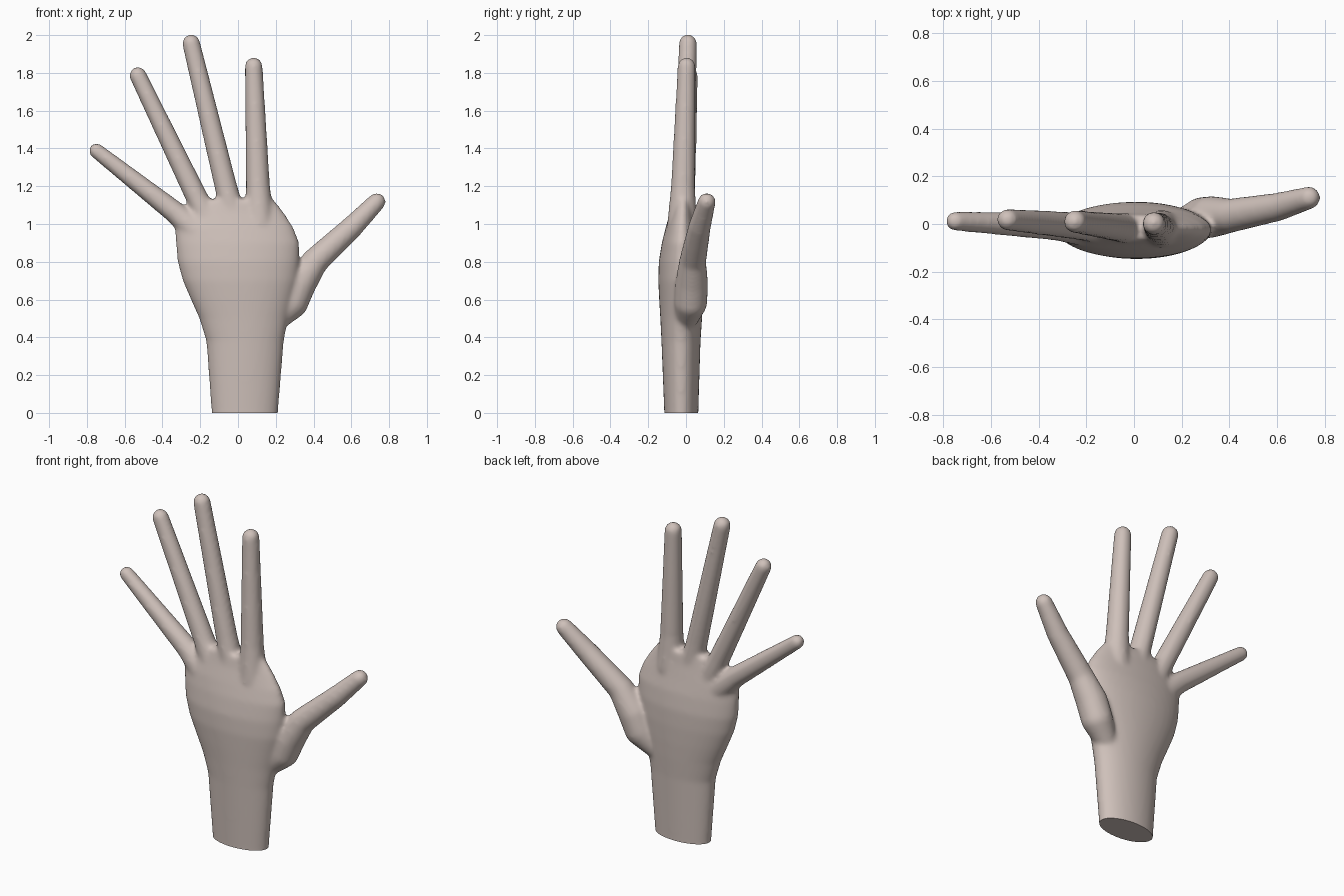
import bpy
import bmesh
from math import cos, sin, tau
from mathutils import Matrix, Vector

cube = bpy.data.objects.get("Cube")
if cube:
    bpy.data.objects.remove(cube, do_unlink=True)

skin = bpy.data.materials.new("skin")
skin.use_nodes = True
skin.diffuse_color = (0.62, 0.53, 0.49, 1)
skin.node_tree.nodes["Principled BSDF"].inputs["Base Color"].default_value = skin.diffuse_color

body = bmesh.new()


def loft(rings, sides=48):
    """Closed loft of ellipses given as (z, x_min, x_max, y_min, y_max)."""
    loops = []
    for z, x0, x1, y0, y1 in rings:
        loops.append([body.verts.new(((x0 + x1) / 2 + (x1 - x0) / 2 * cos(tau * i / sides),
                                      (y0 + y1) / 2 + (y1 - y0) / 2 * sin(tau * i / sides), z))
                      for i in range(sides)])
    for a, b in zip(loops, loops[1:]):
        for i in range(sides):
            j = (i + 1) % sides
            body.faces.new((a[i], a[j], b[j], b[i]))
    body.faces.new(loops[0][::-1])
    body.faces.new(loops[-1])


def limb(*stations):
    """Rounded, tapering limb through (x, y, z, radius) stations."""
    for pair in zip(stations, stations[1:]):
        part = bmesh.new()
        for x, y, z, r in pair:
            bmesh.ops.create_icosphere(part, subdivisions=3, radius=r,
                                       matrix=Matrix.Translation((x, y, z)))
        bmesh.ops.delete(part, geom=part.edges[:], context='EDGES_FACES')
        hull = bmesh.ops.convex_hull(part, input=part.verts[:])
        inner = [v for v in hull["geom_interior"] if isinstance(v, bmesh.types.BMVert)]
        bmesh.ops.delete(part, geom=inner, context='VERTS')
        mesh = bpy.data.meshes.new("limb_part")
        part.to_mesh(mesh)
        part.free()
        body.from_mesh(mesh)
        bpy.data.meshes.remove(mesh)


# Wrist and palm, running a little below the floor so the cut is clean
loft([(-0.08, -0.14, 0.21, -0.115, 0.065),
      (0.0, -0.14, 0.212, -0.115, 0.065),
      (0.38, -0.168, 0.243, -0.13, 0.077),
      (0.5, -0.205, 0.265, -0.136, 0.085),
      (0.6, -0.25, 0.29, -0.142, 0.09),
      (0.7, -0.293, 0.315, -0.147, 0.093),
      (0.8, -0.32, 0.325, -0.144, 0.092),
      (0.9, -0.33, 0.325, -0.128, 0.08),
      (0.98, -0.333, 0.295, -0.108, 0.063),
      (1.06, -0.285, 0.245, -0.085, 0.047),
      (1.13, -0.2, 0.19, -0.07, 0.037)])

# Index, middle, ring and little fingers, rooted in the palm
limb((0.115, -0.02, 1.0, 0.08), (0.106, -0.016, 1.2, 0.064), (0.083, 0.003, 1.835, 0.048))
limb((-0.015, -0.02, 1.0, 0.068), (-0.065, -0.015, 1.2, 0.06), (-0.248, 0.01, 1.957, 0.048))
limb((-0.14, -0.018, 0.98, 0.068), (-0.218, -0.01, 1.14, 0.059), (-0.53, 0.018, 1.787, 0.046))
limb((-0.22, -0.02, 0.96, 0.072), (-0.325, -0.01, 1.055, 0.06), (-0.75, 0.012, 1.388, 0.041))

# Thumb with the muscle at its base
limb((0.2, 0.0, 0.49, 0.06), (0.285, 0.025, 0.585, 0.088), (0.325, 0.03, 0.68, 0.088),
     (0.405, 0.035, 0.8, 0.072), (0.605, 0.072, 0.985, 0.06), (0.735, 0.11, 1.118, 0.048))

bmesh.ops.recalc_face_normals(body, faces=body.faces[:])
rough = bpy.data.meshes.new("hand")
body.to_mesh(rough)
body.free()
hand = bpy.data.objects.new("hand", rough)
bpy.context.collection.objects.link(hand)

# Fuse the parts into one skin and soften the joins
remesh = hand.modifiers.new("fuse", 'REMESH')
remesh.mode = 'VOXEL'
remesh.voxel_size = 0.011
soften = hand.modifiers.new("soften", 'SMOOTH')
soften.factor = 0.5
soften.iterations = 14
bpy.context.view_layer.update()
fused = bpy.data.meshes.new_from_object(hand.evaluated_get(bpy.context.evaluated_depsgraph_get()))
hand.modifiers.clear()

# Flat cut at the wrist
bm = bmesh.new()
bm.from_mesh(fused)
cut = bmesh.ops.bisect_plane(bm, geom=bm.verts[:] + bm.edges[:] + bm.faces[:],
                             plane_co=Vector(), plane_no=Vector((0, 0, 1)), clear_inner=True)
rim = [e for e in cut["geom_cut"] if isinstance(e, bmesh.types.BMEdge)]
bmesh.ops.contextual_create(bm, geom=rim)
bmesh.ops.recalc_face_normals(bm, faces=bm.faces[:])
bm.to_mesh(fused)
bm.free()
hand.data = fused
bpy.data.meshes.remove(rough)
fused.name = "hand"
fused.materials.clear()
fused.materials.append(skin)

bpy.ops.object.select_all(action='DESELECT')
hand.select_set(True)
bpy.context.view_layer.objects.active = hand
bpy.ops.object.shade_smooth_by_angle(angle=0.8)
